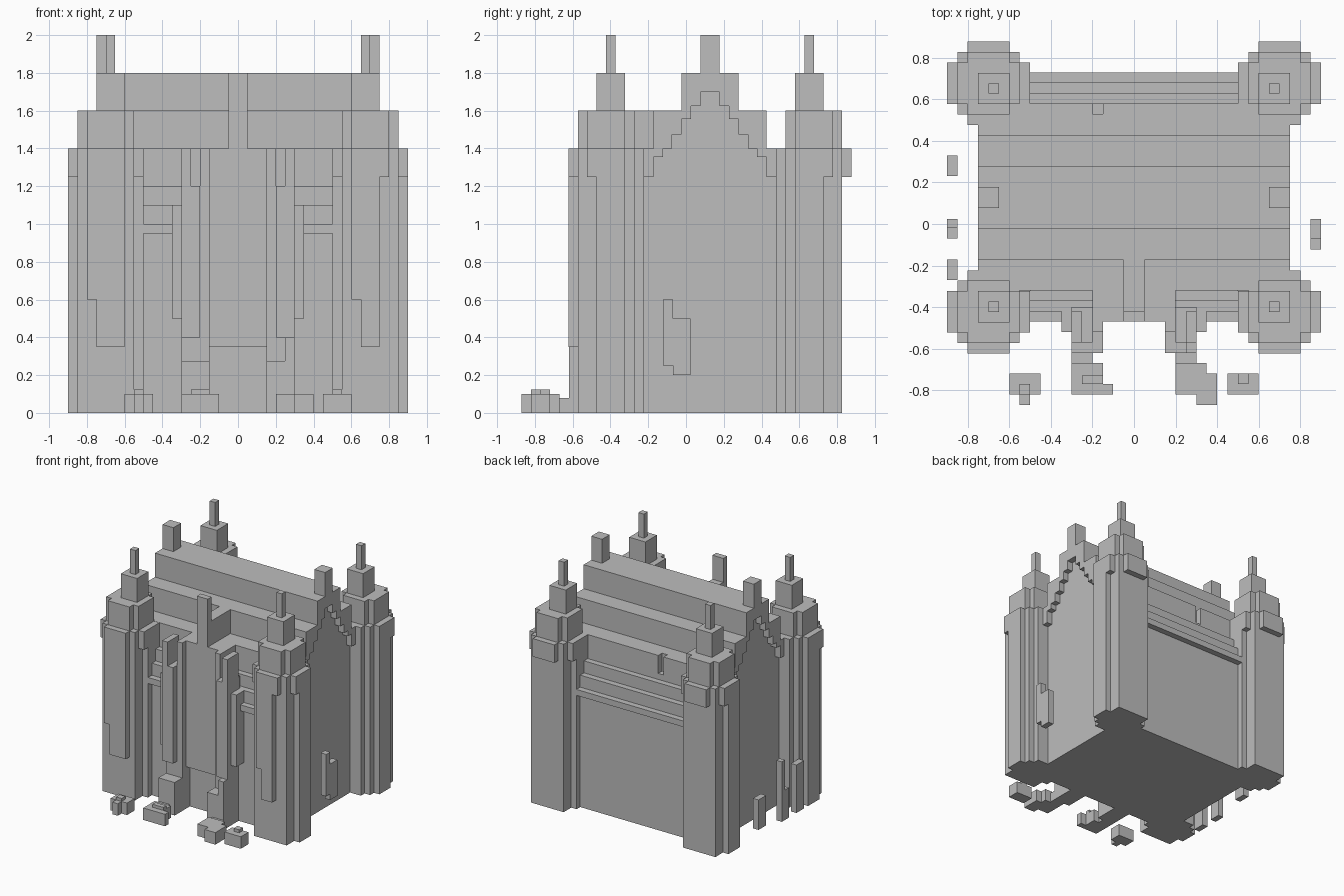
import bpy, bmesh

stone = bpy.data.materials.new("grey_stone")
stone.diffuse_color = (0.51, 0.51, 0.51, 1)


def blocks(name, boxes):
    """One object from boxes given as (x0, x1, y0, y1, z0, z1)."""
    bm = bmesh.new()
    for x0, x1, y0, y1, z0, z1 in boxes:
        vs = bmesh.ops.create_cube(bm, size=1)["verts"]
        for v in vs:
            v.co.x = x1 if v.co.x > 0 else x0
            v.co.y = y1 if v.co.y > 0 else y0
            v.co.z = z1 if v.co.z > 0 else z0
    me = bpy.data.meshes.new(name)
    bm.to_mesh(me)
    bm.free()
    me.materials.append(stone)
    ob = bpy.data.objects.new(name, me)
    bpy.context.collection.objects.link(ob)
    return ob


def span(side, a, b):
    """Mirror an x interval to the given side."""
    return (a, b) if side > 0 else (-b, -a)


# Stepped gable: half-width of each step and the height of the gable wall under the roof
MID = 0.127
steps = [(0.05, 1.70), (0.10, 1.625), (0.15, 1.555), (0.20, 1.475),
         (0.25, 1.40), (0.30, 1.355), (0.35, 1.25)]
core, roof = [(-0.7, 0.7, -0.32, 0.58, 0, 1.25)], []
inner = 0
for half, under in steps:
    top = 1.8 if half < 0.16 else 1.6 if half < 0.31 else 1.4
    strips = [(MID - half, MID + half)] if inner == 0 else [
        (MID - half, MID - inner), (MID + inner, MID + half)]
    for y0, y1 in strips:
        core.append((-0.7, 0.7, y0, y1, 1.2, under))
        roof.append((-0.75, 0.75, y0, y1, under, top))
    inner = half
roof += [(-0.7, 0.7, -0.32, -0.223, 1.2, 1.4), (-0.7, 0.7, 0.477, 0.53, 1.2, 1.4),
         (-0.7, -0.2, 0.53, 0.58, 1.2, 1.4), (-0.15, 0.7, 0.53, 0.58, 1.2, 1.4)]
blocks("main_hall", core + [(-0.6, 0.6, -0.42, 0.68, 0, 1.1)])
blocks("stepped_roof", roof)

# Eaves stepping down on front and back
blocks("eaves", [
    (-0.5, 0.5, -0.37, 0.63, 1.0, 1.2),
    (-0.5, 0.5, -0.42, 0.68, 0.95, 1.1),
    (-0.5, 0.5, -0.47, 0.73, 0.95, 1.0)])

# Ridge chimneys
for s in (-1, 1):
    x0, x1 = span(s, 0.65, 0.75)
    blocks("chimney", [(x0, x1, 0.077, 0.177, 1.75, 2.0)])

# Corner towers: d points outward along y
for s in (-1, 1):
    for d, cy in ((-1, -0.423), (1, 0.677)):
        def part(xa, xb, o0, o1, z0, z1):
            x0, x1 = span(s, xa, xb)
            ya, yb = sorted((cy + d * o0, cy + d * o1))
            return (x0, x1, ya, yb, z0, z1)
        boxes = [
            part(0.55, 0.85, -0.15, 0.15, 0, 1.4),
            part(0.60, 0.80, -0.20, 0.0, 0, 1.4),
            part(0.50, 0.90, -0.10, 0.05, 0, 1.4),
            part(0.50, 0.90, -0.10, 0.10, 1.25, 1.4),
            part(0.60, 0.80, 0.0, 0.20, 1.25, 1.4),
            part(0.55, 0.85, -0.10, 0.10, 1.4, 1.6),
            part(0.60, 0.80, -0.15, 0.15, 1.4, 1.6),
        ]
        if d < 0:  # hanging panels on the front faces
            if s < 0:
                boxes += [part(0.60, 0.75, 0.1, 0.20, 0.35, 1.4),
                          part(0.75, 0.80, 0.1, 0.20, 0.6, 1.4)]
            else:
                boxes += [part(0.65, 0.75, 0.1, 0.20, 0.35, 1.4),
                          part(0.60, 0.65, 0.1, 0.20, 0.6, 1.4)]
        blocks("corner_tower", boxes)
        # Turret and spire
        yc = cy + 0.025 if d < 0 else cy - 0.025
        bx = span(s, 0.60, 0.75)
        sx = span(s, 0.65, 0.70)
        blocks("spire", [(*bx, yc - 0.075, yc + 0.075, 1.6, 1.8),
                         (*sx, yc - 0.025, yc + 0.025, 1.8, 2.0)])

# Central gate front with cross ridge and finial
blocks("gate_front", [
    (-0.2, 0.2, -0.47, -0.32, 0.35, 1.4),
    (-0.2, -0.15, -0.47, -0.4, 0, 0.4), (0.15, 0.2, -0.47, -0.4, 0, 0.4),
    (-0.05, 0.05, -0.42, -0.1, 1.4, 1.6),
    (-0.05, 0.05, -0.47, -0.42, 1.4, 1.8)])

# Gate piers
for s in (-1, 1):
    blocks("gate_pier", [
        (*span(s, 0.15, 0.30), -0.52, -0.40, 0, 1.2),
        (*span(s, 0.15, 0.20), -0.52, -0.42, 1.2, 1.4),
        (*span(s, 0.25, 0.30), -0.52, -0.42, 1.2, 1.4),
        (*span(s, 0.20, 0.30), -0.57, -0.52, 0.4, 1.2),
        (*span(s, 0.25, 0.30), -0.57, -0.52, 1.2, 1.4),
        (*span(s, 0.30, 0.35), -0.52, -0.42, 0.5, 1.1)])

# Broken walls and rubble before the gate
blocks("left_ruin", [
    (-0.3, -0.15, -0.62, -0.52, 0, 0.275), (-0.3, -0.2, -0.67, -0.62, 0, 0.08),
    (-0.3, -0.15, -0.77, -0.67, 0, 0.1), (-0.3, -0.1, -0.82, -0.77, 0, 0.1),
    (-0.25, -0.15, -0.77, -0.73, 0.1, 0.125)])
blocks("right_ruin", [
    (0.15, 0.25, -0.62, -0.52, 0, 0.275), (0.25, 0.3, -0.62, -0.52, 0, 0.4),
    (0.2, 0.3, -0.67, -0.62, 0, 0.08), (0.2, 0.35, -0.72, -0.67, 0, 0.1),
    (0.2, 0.4, -0.82, -0.72, 0, 0.1), (0.3, 0.4, -0.87, -0.82, 0, 0.1)])
blocks("left_rubble", [(-0.6, -0.45, -0.82, -0.72, 0, 0.1),
                       (-0.55, -0.5, -0.87, -0.82, 0, 0.1),
                       (-0.55, -0.5, -0.82, -0.77, 0.1, 0.125)])
blocks("right_rubble", [(0.45, 0.6, -0.82, -0.72, 0, 0.1),
                        (0.5, 0.55, -0.77, -0.72, 0.1, 0.125)])

# Loose slabs standing off the side walls
blocks("right_slab", [(0.85, 0.9, -0.123, -0.07, 0.25, 0.6),
                      (0.85, 0.9, -0.07, 0.023, 0.2, 0.5)])
blocks("left_slabs", [(-0.9, -0.85, 0.23, 0.33, 0.05, 0.3),
                      (-0.9, -0.85, -0.02, 0.023, 0.0, 0.5),
                      (-0.9, -0.85, -0.07, -0.02, 0.0, 0.25),
                      (-0.9, -0.85, -0.27, -0.17, 0.0, 0.4)])
